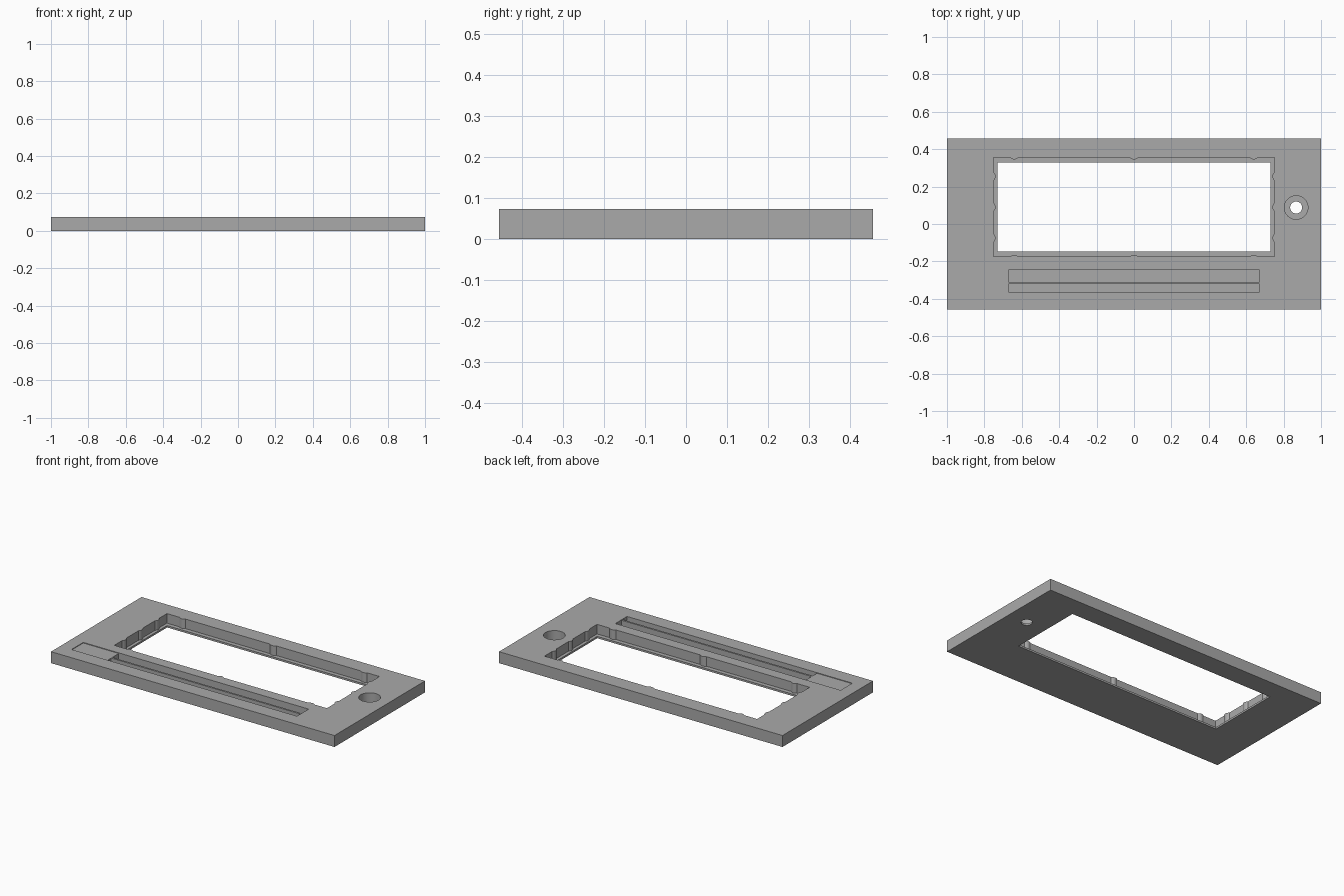
import bpy
import bmesh
import math
from mathutils import Vector

if "Cube" in bpy.data.objects:
    bpy.data.objects.remove(bpy.data.objects["Cube"], do_unlink=True)

HEIGHT = 0.073
LEDGE = 0.012
ABOVE = HEIGHT + 0.05

grey = bpy.data.materials.new("plain grey")
grey.use_nodes = True
grey.diffuse_color = (0.4, 0.4, 0.4, 1)
grey.node_tree.nodes["Principled BSDF"].inputs["Base Color"].default_value = (0.4, 0.4, 0.4, 1)


def prism(name, outline, z0, z1):
    """Extrude a counter-clockwise outline from z0 to z1."""
    bm = bmesh.new()
    face = bm.faces.new([bm.verts.new((x, y, z0)) for x, y in outline])
    top = bmesh.ops.extrude_face_region(bm, geom=[face])["geom"]
    bmesh.ops.translate(bm, vec=(0, 0, z1 - z0),
                        verts=[v for v in top if isinstance(v, bmesh.types.BMVert)])
    bmesh.ops.recalc_face_normals(bm, faces=bm.faces)
    mesh = bpy.data.meshes.new(name)
    bm.to_mesh(mesh)
    bm.free()
    mesh.materials.append(grey)
    obj = bpy.data.objects.new(name, mesh)
    bpy.context.collection.objects.link(obj)
    return obj


def rect(x0, x1, y0, y1):
    return [(x0, y0), (x1, y0), (x1, y1), (x0, y1)]


def circle(x, y, r, sides=48):
    return [(x + r * math.cos(math.tau * i / sides),
             y + r * math.sin(math.tau * i / sides)) for i in range(sides)]


def ribbed_rect(x0, x1, y0, y1, spacing_x, spacing_y, half=0.022, depth=0.01):
    """Rectangle with three rounded ribs pushing inward on every side."""
    corners = [Vector(p) for p in rect(x0, x1, y0, y1)]
    points = []
    for i, a in enumerate(corners):
        b = corners[(i + 1) % 4]
        along = (b - a).normalized()
        inward = Vector((-along.y, along.x))
        middle = (a + b) / 2
        points.append(a)
        spacing = spacing_x if i % 2 == 0 else spacing_y
        for k in (-1, 0, 1):
            for step in range(9):
                t = step / 4 - 1
                points.append(middle + along * (k * spacing + t * half)
                              + inward * depth * (1 - t * t))
    return points


def cut(target, cutter):
    mod = target.modifiers.new("cut", "BOOLEAN")
    mod.operation = "DIFFERENCE"
    mod.solver = "EXACT"
    mod.object = cutter
    bpy.context.view_layer.objects.active = target
    bpy.ops.object.modifier_apply(modifier=mod.name)
    bpy.data.objects.remove(cutter, do_unlink=True)


# Base plate
panel = prism("faceplate", rect(-1, 1, -0.456, 0.456), 0, HEIGHT)

# Window: ribbed upper pocket and a smaller opening that leaves a thin ledge
cut(panel, prism("window_pocket",
                 ribbed_rect(-0.75, 0.75, -0.175, 0.355, 0.64, 0.165), LEDGE, ABOVE))
cut(panel, prism("window_opening", rect(-0.73, 0.73, -0.148, 0.328), -0.05, ABOVE))

# Counterbored round hole
cut(panel, prism("hole_counterbore", circle(0.867, 0.088, 0.063), LEDGE, ABOVE))
cut(panel, prism("hole_through", circle(0.867, 0.088, 0.032), -0.05, ABOVE))

# Shallow slide recess with two deep parallel channels
cut(panel, prism("slide_recess", rect(-0.92, 0.67, -0.363, -0.245), HEIGHT - 0.004, ABOVE))
cut(panel, prism("wide_channel", rect(-0.67, 0.67, -0.309, -0.245), LEDGE, ABOVE))
cut(panel, prism("narrow_channel", rect(-0.67, 0.67, -0.363, -0.321), LEDGE, ABOVE))

# Smooth the round walls, keep the corners crisp
bpy.ops.object.select_all(action="DESELECT")
panel.select_set(True)
bpy.context.view_layer.objects.active = panel
bpy.ops.object.shade_smooth_by_angle(angle=math.radians(25))
